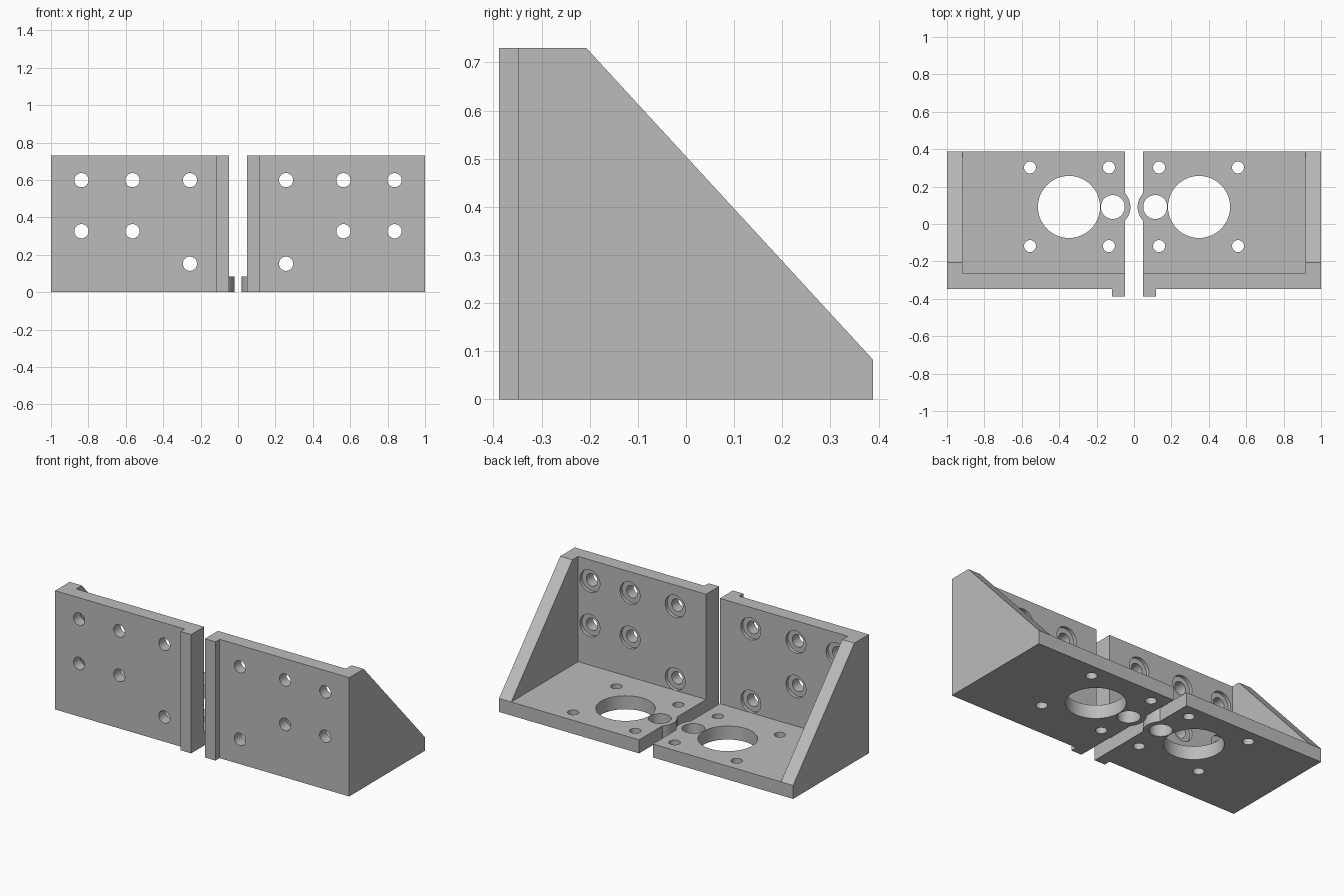
import bpy, bmesh, math
from mathutils import Matrix, Vector

if "Cube" in bpy.data.objects:
    bpy.data.objects.remove(bpy.data.objects["Cube"], do_unlink=True)

# Single grey material
grey = bpy.data.materials.new("plain_grey")
grey.use_nodes = True
grey.diffuse_color = (0.5, 0.5, 0.5, 1)
grey.node_tree.nodes["Principled BSDF"].inputs["Base Color"].default_value = (0.5, 0.5, 0.5, 1)

# Main sizes
INNER, OUTER = 0.047, 1.0
FRONT, BACK, HEIGHT = -0.348, 0.388, 0.73
THICK = 0.083
RIB_FRONT = -0.388


def make_object(name, bm, side):
    """Finish a mesh, reflecting it for the right-hand bracket."""
    bmesh.ops.scale(bm, vec=Vector((side, 1, 1)), verts=bm.verts)
    bmesh.ops.recalc_face_normals(bm, faces=bm.faces)
    mesh = bpy.data.meshes.new(name)
    bm.to_mesh(mesh)
    bm.free()
    mesh.materials.append(grey)
    obj = bpy.data.objects.new(name, mesh)
    bpy.context.collection.objects.link(obj)
    return obj


def prism(name, points, offset, side):
    """Extrude a flat outline."""
    bm = bmesh.new()
    face = bm.faces.new([bm.verts.new(p) for p in points])
    result = bmesh.ops.extrude_face_region(bm, geom=[face])
    verts = [v for v in result["geom"] if isinstance(v, bmesh.types.BMVert)]
    bmesh.ops.translate(bm, vec=Vector(offset), verts=verts)
    return make_object(name, bm, side)


def cylinder(name, centre, radius, depth, axis, side):
    bm = bmesh.new()
    turn = Matrix.Rotation(math.pi / 2, 4, "X") if axis == "Y" else Matrix()
    bmesh.ops.create_cone(bm, cap_ends=True, segments=48, radius1=radius,
                          radius2=radius, depth=depth,
                          matrix=Matrix.Translation(centre) @ turn)
    return make_object(name, bm, side)


def combine(target, tool, operation):
    """Apply a boolean and discard its tool."""
    tool.hide_render = True
    mod = target.modifiers.new(operation.lower(), "BOOLEAN")
    mod.operation, mod.solver, mod.object = operation, "EXACT", tool
    bpy.context.view_layer.objects.active = target
    bpy.ops.object.modifier_apply(modifier=mod.name)
    bpy.data.objects.remove(tool, do_unlink=True)


def build_bracket(name, side):
    # Front plate with its locating rib, as one plan outline
    rib_end = 0.118
    wall_back = FRONT + THICK + 0.003
    plan = [(INNER, RIB_FRONT), (rib_end, RIB_FRONT), (rib_end, FRONT),
            (OUTER, FRONT), (OUTER, wall_back), (INNER, wall_back)]
    bracket = prism(name, [(x, y, 0) for x, y in plan], (0, 0, HEIGHT), side)

    # Motor floor
    floor = [(INNER, FRONT), (OUTER, FRONT), (OUTER, BACK), (INNER, BACK)]
    combine(bracket, prism("floor", [(x, y, 0) for x, y in floor],
                           (0, 0, THICK), side), "UNION")

    # Sloping gusset on the outer side
    gusset = [(FRONT, 0), (BACK, 0), (BACK, THICK), (-0.207, HEIGHT), (FRONT, HEIGHT)]
    combine(bracket, prism("gusset", [(OUTER, y, z) for y, z in gusset],
                           (-THICK, 0, 0), side), "UNION")

    # Rounded boss bulging past the inner edge of the floor
    combine(bracket, cylinder("boss", (0.125, 0.091, THICK / 2), 0.106,
                              THICK, "Z", side), "UNION")

    # Floor openings: motor bore, shaft hole and four screw holes
    openings = [(0.3476, 0.091, 0.166), (0.1135, 0.091, 0.064)]
    openings += [(x, y, 0.032) for x in (0.134, 0.556) for y in (-0.118, 0.302)]
    for x, y, radius in openings:
        combine(bracket, cylinder("bore", (x, y, THICK / 2), radius, 0.2, "Z", side),
                "DIFFERENCE")

    # Front plate screw holes with shallow recesses behind
    for x, z in ((0.257, 0.599), (0.564, 0.599), (0.837, 0.599),
                 (0.564, 0.326), (0.837, 0.326), (0.257, 0.152)):
        combine(bracket, cylinder("hole", (x, FRONT, z), 0.038, 0.3, "Y", side),
                "DIFFERENCE")
        combine(bracket, cylinder("recess", (x, wall_back, z), 0.068, 0.04, "Y", side),
                "DIFFERENCE")

    # Crisp edges, smooth bores
    bpy.ops.object.select_all(action="DESELECT")
    bracket.select_set(True)
    bpy.context.view_layer.objects.active = bracket
    bpy.ops.object.shade_smooth_by_angle(angle=math.radians(30))


build_bracket("left_bracket", 1)
build_bracket("right_bracket", -1)
